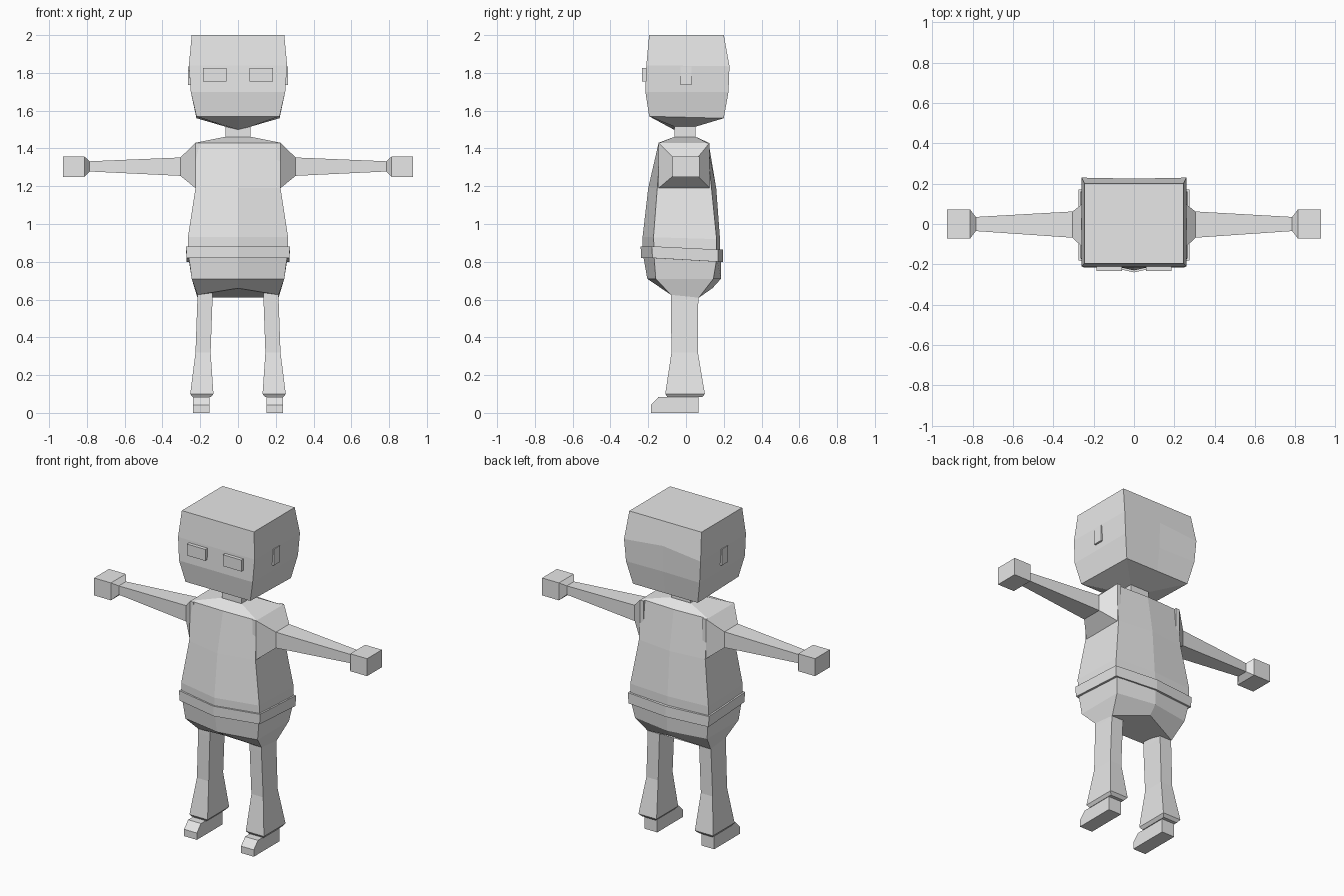
import bpy, bmesh

grey = bpy.data.materials.new("plain_grey")
grey.diffuse_color = (0.8, 0.8, 0.8, 1)


def loft(name, rings, smooth_rule=None):
    """Bridge equal-length rings of points and cap both ends."""
    bm = bmesh.new()
    loops = [[bm.verts.new(p) for p in ring] for ring in rings]
    n = len(loops[0])
    for a, b in zip(loops, loops[1:]):
        for i in range(n):
            j = (i + 1) % n
            bm.faces.new((a[i], a[j], b[j], b[i]))
    bm.faces.new(loops[0])
    bm.faces.new(loops[-1])
    bmesh.ops.recalc_face_normals(bm, faces=bm.faces)
    if smooth_rule:
        for f in bm.faces:
            f.smooth = smooth_rule(f)
    me = bpy.data.meshes.new(name)
    bm.to_mesh(me)
    bm.free()
    me.materials.append(grey)
    ob = bpy.data.objects.new(name, me)
    bpy.context.collection.objects.link(ob)
    return ob


def hexring(w, yf, ycf, ycb, yb, zf, zb, zcf=None, zcb=None):
    """Six-point ring: four corners plus a centre point front and back."""
    return [(-w, yf, zf), (0, ycf, zcf or zf), (w, yf, zf),
            (w, yb, zb), (0, ycb, zcb or zb), (-w, yb, zb)]


def rect_z(x0, x1, y0, y1, z):
    return [(x0, y0, z), (x1, y0, z), (x1, y1, z), (x0, y1, z)]


def rect_x(x, y0, y1, z0, z1):
    return [(x, y0, z0), (x, y1, z0), (x, y1, z1), (x, y0, z1)]


def pair(name, rings):
    """Make a part on +x and its mirror on -x."""
    loft("left_" + name, rings)
    loft("right_" + name, [[(-x, y, z) for x, y, z in r] for r in rings])


# Head, with a softly shaded lower face
loft("head", [
    hexring(0.245, -0.195, -0.195, 0.20, 0.20, 2.0, 2.0),
    hexring(0.26, -0.21, -0.21, 0.225, 0.23, 1.84, 1.835, zcb=1.86),
    hexring(0.25, -0.215, -0.215, 0.22, 0.225, 1.70, 1.70),
    hexring(0.22, -0.195, -0.195, 0.20, 0.20, 1.57, 1.56),
    hexring(0.065, -0.06, -0.065, 0.05, 0.05, 1.515, 1.515, zcf=1.50),
], lambda f: f.normal.y < -0.5 and f.calc_center_median().z < 1.69)

# Eyes and ears
pair("eye", [rect_x(0.06, -0.232, -0.20, 1.755, 1.825),
             rect_x(0.185, -0.232, -0.20, 1.755, 1.825)])
pair("ear", [rect_x(0.24, -0.03, 0.03, 1.735, 1.835),
             rect_x(0.264, -0.03, 0.03, 1.735, 1.835)])

# Neck
loft("neck", [rect_z(-0.065, 0.065, -0.06, 0.05, 1.45),
              rect_z(-0.065, 0.065, -0.06, 0.05, 1.53)])

# Shirt
loft("torso", [
    hexring(0.075, -0.065, -0.065, 0.055, 0.055, 1.46, 1.46),
    hexring(0.225, -0.14, -0.145, 0.12, 0.11, 1.43, 1.43),
    hexring(0.225, -0.152, -0.20, 0.16, 0.135, 1.19, 1.19),
    hexring(0.265, -0.172, -0.23, 0.18, 0.162, 0.93, 0.92),
    hexring(0.265, -0.168, -0.23, 0.18, 0.16, 0.85, 0.83),
])

# Belt, slightly lower at the back
loft("belt", [
    hexring(0.275, -0.18, -0.24, 0.197, 0.17, 0.882, 0.865),
    hexring(0.272, -0.178, -0.238, 0.197, 0.17, 0.82, 0.80),
])

# Hips tapering under to the crotch
loft("hips", [
    hexring(0.262, -0.17, -0.228, 0.187, 0.163, 0.84, 0.82),
    hexring(0.245, -0.16, -0.205, 0.185, 0.145, 0.71, 0.71),
    hexring(0.215, -0.08, -0.13, 0.14, 0.068, 0.625, 0.61, zcf=0.66, zcb=0.66),
])

# Arms: shoulder gusset, tapered sleeve, flared wrist and block hand
pair("arm", [
    rect_x(0.20, -0.145, 0.125, 1.19, 1.43),
    rect_x(0.225, -0.145, 0.125, 1.19, 1.43),
    rect_x(0.305, -0.068, 0.062, 1.255, 1.352),
    rect_x(0.785, -0.035, 0.035, 1.278, 1.332),
    rect_x(0.813, -0.072, 0.072, 1.25, 1.357),
    rect_x(0.927, -0.072, 0.072, 1.25, 1.357),
])

# Flared trouser legs
pair("leg", [
    rect_z(0.135, 0.215, -0.08, 0.065, 0.68),
    rect_z(0.135, 0.215, -0.08, 0.065, 0.60),
    rect_z(0.145, 0.225, -0.077, 0.063, 0.32),
    rect_z(0.13, 0.253, -0.11, 0.10, 0.10),
    rect_z(0.145, 0.24, -0.098, 0.085, 0.083),
])

# Shoes with a sloped toe
profile = [(0.065, 0), (0.065, 0.085), (-0.145, 0.085), (-0.185, 0.042), (-0.185, 0)]
pair("shoe", [[(x, y, z) for y, z in profile] for x in (0.15, 0.237)])
